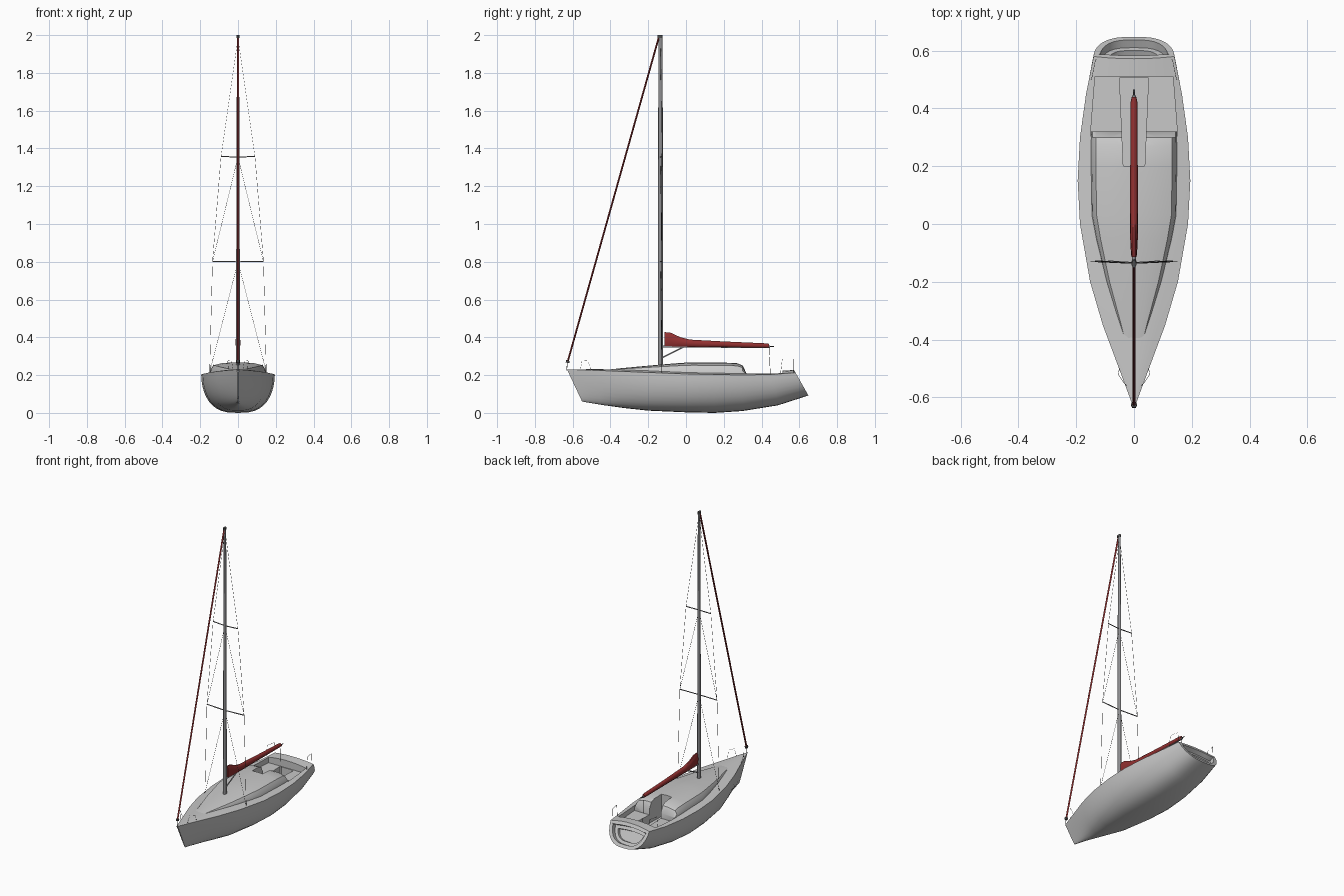
import bpy, bmesh, math
from mathutils import Vector

cube = bpy.data.objects.get("Cube")
if cube:
    bpy.data.objects.remove(cube, do_unlink=True)


def material(name, rgb):
    m = bpy.data.materials.new(name)
    m.use_nodes = True
    m.diffuse_color = (*rgb, 1)
    m.node_tree.nodes["Principled BSDF"].inputs["Base Color"].default_value = (*rgb, 1)
    return m


HULL = material("light grey", (0.58, 0.58, 0.58))
SPAR = material("spar grey", (0.27, 0.27, 0.28))
CLOTH = material("dark red cloth", (0.29, 0.03, 0.03))
WIRE = material("dark rigging", (0.08, 0.08, 0.08))


def select(ob):
    bpy.ops.object.select_all(action="DESELECT")
    ob.select_set(True)
    bpy.context.view_layer.objects.active = ob


def smooth(ob, angle=32):
    select(ob)
    bpy.ops.object.shade_smooth_by_angle(angle=math.radians(angle))


def loft(name, rings, mat, finish=None):
    """Closed skin through equal-sized rings, with end caps."""
    bm = bmesh.new()
    loops = [[bm.verts.new(p) for p in ring] for ring in rings]
    for a, b in zip(loops, loops[1:]):
        for i in range(len(a)):
            j = (i + 1) % len(a)
            bm.faces.new((a[i], a[j], b[j], b[i]))
    bm.faces.new(loops[0])
    end = bm.faces.new(loops[-1])
    bmesh.ops.recalc_face_normals(bm, faces=bm.faces[:])
    if finish:
        finish(bm, end)
    mesh = bpy.data.meshes.new(name)
    bm.to_mesh(mesh)
    bm.free()
    mesh.materials.append(mat)
    ob = bpy.data.objects.new(name, mesh)
    bpy.context.collection.objects.link(ob)
    return ob


def tube(name, points, radius, mat, res=1):
    """Round line through points."""
    curve = bpy.data.curves.new(name, "CURVE")
    curve.dimensions = "3D"
    curve.bevel_depth = radius
    curve.bevel_resolution = res
    curve.use_fill_caps = True
    spline = curve.splines.new("POLY")
    spline.points.add(len(points) - 1)
    for p, co in zip(spline.points, points):
        p.co = (*co, 1)
    curve.materials.append(mat)
    ob = bpy.data.objects.new(name, curve)
    bpy.context.collection.objects.link(ob)
    select(ob)
    bpy.ops.object.convert(target="MESH")
    smooth(bpy.context.object, 60)


def cut(ob, cutter):
    mod = ob.modifiers.new("cut", "BOOLEAN")
    mod.operation = "DIFFERENCE"
    mod.solver = "EXACT"
    mod.object = cutter
    select(ob)
    bpy.ops.object.modifier_apply(modifier=mod.name)


def clamp(v):
    return max(0.0, min(1.0, v))


# Hull: y, half beam, sheer height, keel height
STATIONS = [(-.63, .004, .23, .06), (-.5, .052, .226, .042), (-.35, .108, .22, .025),
            (-.2, .152, .214, .012), (0, .187, .206, .003), (.15, .195, .203, 0),
            (.3, .187, .201, .01), (.45, .166, .203, .04), (.58, .14, .213, .092)]


def at_y(y, column):
    for a, b in zip(STATIONS, STATIONS[1:]):
        if y <= b[0]:
            return a[column] + (b[column] - a[column]) * (y - a[0]) / (b[0] - a[0])
    return STATIONS[-1][column]


def hull_ring(y, beam, sheer, keel, n=10):
    bow, stern = clamp((-.2 - y) / .43), clamp((y - .3) / .28)
    power = .7 + .4 * bow
    section = []
    for i in range(2 * n + 1):
        a = math.pi * i / (2 * n)
        c = math.cos(a)
        x = math.copysign(beam * abs(c) ** power, c) if i != n else 0
        section.append((x, sheer - (sheer - keel) * math.sin(a)))
    for i in range(1, 8):
        t = -1 + i / 4
        section.append((beam * t, sheer + .1 * beam * (1 - t * t)))
    rake = .08 * bow + .068 * stern
    return [(x, y + rake * (sheer - z) / (sheer - keel), z) for x, z in section]


def transom_steps(bm, face):
    for width, depth in ((.022, 0), (.001, -.03), (.02, 0), (.001, -.02)):
        bmesh.ops.inset_individual(bm, faces=[face], thickness=width, depth=depth)


hull = loft("hull", [hull_ring(*s) for s in STATIONS], HULL, transom_steps)

# Cabin trunk: y, half width, roof height
CABIN = [(-.42, .03, .228), (-.35, .05, .236), (-.2, .096, .25), (-.05, .132, .263),
         (.03, .147, .268), (.2, .15, .268), (.27, .15, .265), (.3, .149, .252),
         (.32, .148, .21)]
HALF = [(1, 0), (.97, .4), (.88, .75), (.55, .94)]


def cabin_ring(y, w, top):
    s = at_y(y, 2)
    h = top - s
    right = [(w, s - .05)] + [(w * u, s + h * v) for u, v in HALF]
    points = right + [(0, top)] + [(-x, z) for x, z in reversed(right)]
    return [(x, y, z) for x, z in points]


cabin = loft("cabin", [cabin_ring(*c) for c in CABIN], HULL)


# Cockpit benches, foot well and companionway are cut out
def cutter(name, y0, w0, y1, w1, floor):
    plan = [(-w0, y0), (w0, y0), (w1, y1), (-w1, y1)]
    return loft(name, [[(x, y, z) for x, y in plan] for z in (floor, .4)], HULL)


seats = cutter("seat_cutter", .305, .151, .51, .135, .175)
well = cutter("well_cutter", .2, .037, .505, .05, .12)
cut(hull, seats)
cut(hull, well)
cut(cabin, well)
for ob in (seats, well):
    bpy.data.objects.remove(ob, do_unlink=True)
smooth(hull)
smooth(cabin)


# Mast: oval section, tapering to the head
def oval(cx, cy, rx, ry, z, n=12):
    return [(cx + rx * math.cos(2 * math.pi * i / n), cy + ry * math.sin(2 * math.pi * i / n), z)
            for i in range(n)]


MAST_Y = -.135
smooth(loft("mast", [oval(0, MAST_Y, rx, ry, z) for z, rx, ry in
                     ((.22, .01, .014), (1.1, .009, .013), (1.6, .007, .012), (1.985, .005, .01))], SPAR), 50)
smooth(loft("masthead", [oval(0, MAST_Y - .003, .008, .014, z) for z in (1.985, 2)], WIRE), 50)

# Boom with the sail stowed under its cover: y, bottom, top, half width
COVER = [(-.115, .345, .43, .009), (-.08, .345, .426, .012), (-.03, .347, .402, .014),
         (.02, .347, .389, .014), (.2, .347, .379, .013), (.42, .344, .369, .012), (.44, .344, .366, .008)]


def cover_ring(y, low, high, w):
    mid, h = (low + high) / 2, (high - low) / 2
    return [(x, y, z) for x, z, _ in oval(0, mid, w, h, 0, 10)]


smooth(loft("sail_cover", [cover_ring(*c) for c in COVER], CLOTH), 50)
tube("boom", [(0, -.125, .352), (0, .445, .35)], .007, SPAR)
tube("boom_end", [(0, .43, .352), (0, .465, .352)], .003, WIRE)
tube("boom_vang", [(0, -.122, .295), (0, -.01, .35)], .004, SPAR)
tube("mainsheet", [(0, .44, .348), (0, .45, .12)], .0012, WIRE)

# Furled headsail on the forestay
foot, head = Vector((0, -.628, .265)), Vector((0, -.143, 1.992))
tube("furled_headsail", [foot, head], .0055, CLOTH)
tube("furling_drum", [foot, foot + (head - foot) * .007], .011, WIRE)
tube("forestay_base", [(0, -.632, .225), foot], .002, WIRE)

# Spreaders, shrouds and rails, on both sides
LOW, HIGH = (.135, .8), (.09, 1.355)
for side, label in ((1, "left"), (-1, "right")):
    for title, (w, z) in (("lower", LOW), ("upper", HIGH)):
        tube(f"{title}_spreader_{label}", [(0, MAST_Y, z), (side * w, MAST_Y + .006, z + .002)], .003, SPAR)
    chainplate = (side * .15, MAST_Y + .006, .215)
    low_tip = (side * LOW[0], MAST_Y + .006, LOW[1])
    high_tip = (side * HIGH[0], MAST_Y + .006, HIGH[1])
    tube(f"cap_shroud_{label}", [chainplate, low_tip, high_tip, (0, MAST_Y, 1.985)], .0008, WIRE)
    tube(f"lower_shroud_{label}", [chainplate, (0, MAST_Y, LOW[1])], .0008, WIRE)
    tube(f"middle_shroud_{label}", [low_tip, (0, MAST_Y, HIGH[1])], .0008, WIRE)
    tube(f"bow_rail_{label}", [(side * .05, -.5, .225), (side * .055, -.52, .275),
                               (side * .035, -.55, .278), (side * .025, -.56, .225)], .0008, WIRE)
    tube(f"stern_rail_{label}", [(side * .148, .5, .205), (side * .145, .51, .285),
                                 (side * .133, .57, .285), (side * .13, .57, .21)], .0008, WIRE)
